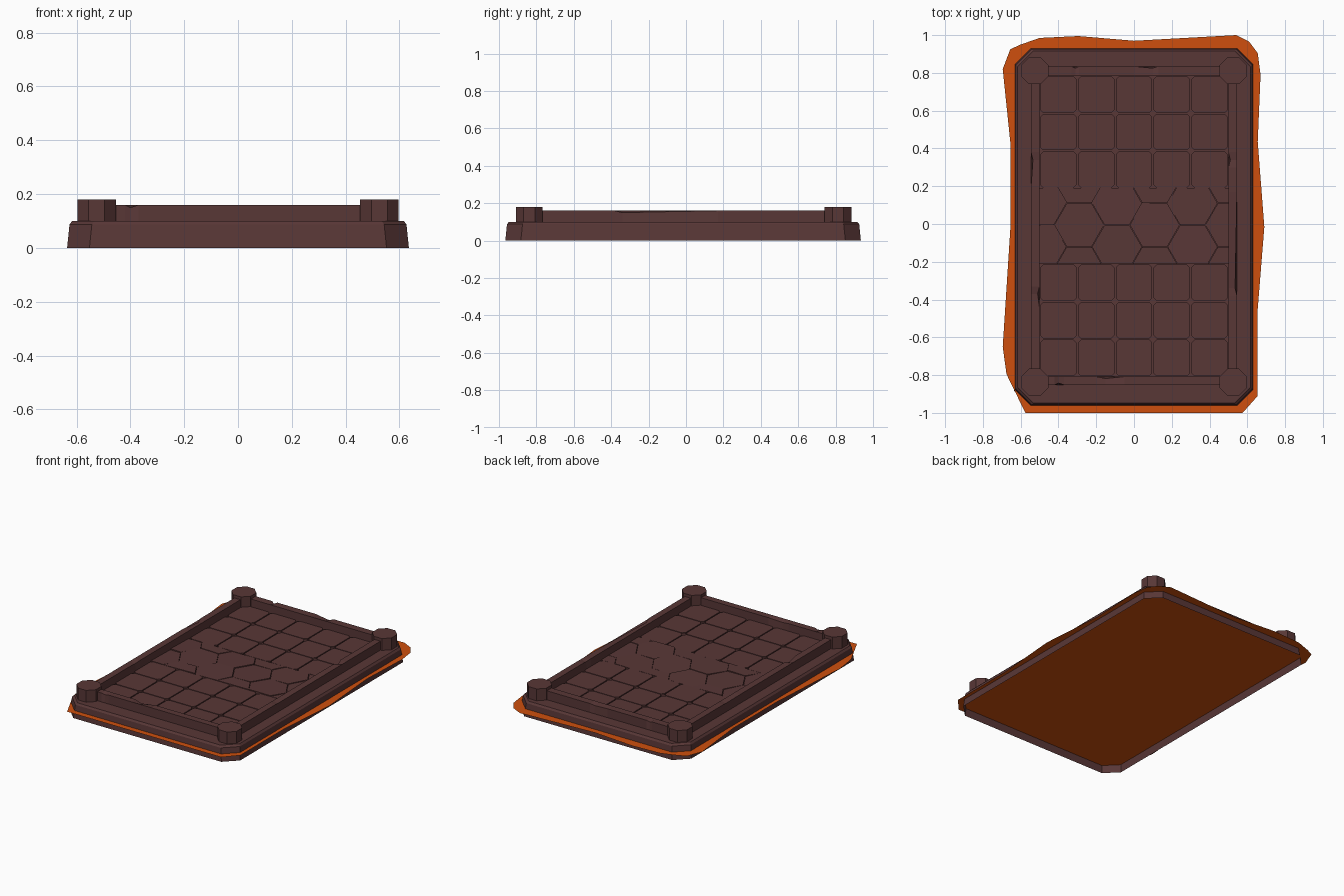
import bpy, bmesh, math, random
from mathutils import Vector

if "Cube" in bpy.data.objects:
    bpy.data.objects.remove(bpy.data.objects["Cube"])

random.seed(4)


def material(name, rgb):
    m = bpy.data.materials.new(name)
    m.diffuse_color = (*rgb, 1)
    m.use_nodes = True
    m.node_tree.nodes["Principled BSDF"].inputs["Base Color"].default_value = m.diffuse_color
    return m


BROWN = material("dark_brown_stone", (0.098, 0.038, 0.037))
ORANGE = material("glowing_orange", (0.62, 0.078, 0.004))


def finish(bm, name, mat):
    bmesh.ops.recalc_face_normals(bm, faces=bm.faces[:])
    me = bpy.data.meshes.new(name)
    bm.to_mesh(me)
    bm.free()
    me.materials.append(mat)
    ob = bpy.data.objects.new(name, me)
    bpy.context.collection.objects.link(ob)
    return ob


def chamfered(x0, x1, y0, y1, c):
    return [(x0 + c, y0), (x1 - c, y0), (x1, y0 + c), (x1, y1 - c),
            (x1 - c, y1), (x0 + c, y1), (x0, y1 - c), (x0, y0 + c)]


def ngon(cx, cy, r, n, turn=0.0):
    return [(cx + r * math.cos(turn + math.tau * i / n),
             cy + r * math.sin(turn + math.tau * i / n)) for i in range(n)]


def loft(bm, layers):
    """Stack outlines (points, z); cap the top only."""
    rings = [[bm.verts.new((x, y, z)) for x, y in pts] for pts, z in layers]
    for a, b in zip(rings, rings[1:]):
        for i in range(len(a)):
            j = (i + 1) % len(a)
            bm.faces.new((a[i], a[j], b[j], b[i]))
    bm.faces.new(rings[-1])


# base slab: tapered shell, open underneath
bm = bmesh.new()
layers = []
for inset, z in ((0, 0), (0.009, 0.088), (0.019, 0.1)):
    layers.append((chamfered(-0.635 + inset, 0.635 - inset,
                             -0.966 + inset, 0.935 - inset, 0.083), z))
loft(bm, layers)
finish(bm, "base_slab", BROWN)

# thin molten sheet through the middle of the base
SHEET = [(-.655, .925), (-.60, .95), (-.50, .985), (-.295, .995), (0, .97),
         (.54, 1), (.61, .965), (.655, .905), (.67, .79), (.655, .435),
         (.69, -.015), (.655, -.45), (.655, -.91), (.575, -1), (-.575, -1),
         (-.675, -.795), (-.695, -.65), (-.655, -.03), (-.655, .435), (-.695, .82)]
bm = bmesh.new()
bm.faces.new([bm.verts.new((x, y, 0.05)) for x, y in SHEET])
bmesh.ops.triangulate(bm, faces=bm.faces[:])
sheet = finish(bm, "molten_sheet", ORANGE)
for p in sheet.data.polygons:
    if p.normal.z < 0:
        p.flip()


# raised rim: four bars with chipped top edges
def rim_bar(name, x0, x1, y0, y1, chips):
    """chips: (start, deepest, end, side) along the long axis."""
    axis = 0 if x1 - x0 > y1 - y0 else 1
    across = 1 - axis
    mid = ((x0 + x1) / 2, (y0 + y1) / 2)
    bm = bmesh.new()
    bmesh.ops.create_cube(bm, size=1)
    for v in bm.verts:
        v.co = Vector((mid[0] + v.co.x * (x1 - x0),
                       mid[1] + v.co.y * (y1 - y0), 0.13 + v.co.z * 0.06))
    no = Vector((1, 0, 0)) if axis == 0 else Vector((0, 1, 0))
    for start, deep, end, side in chips:
        for p in (start, deep, end):
            bmesh.ops.bisect_plane(bm, geom=bm.verts[:] + bm.edges[:] + bm.faces[:],
                                   plane_co=no * p, plane_no=no)
        for v in bm.verts:
            if (abs(v.co[axis] - deep) < 1e-4 and v.co.z > 0.15
                    and (v.co[across] - mid[across]) * side > 0):
                v.co[across] -= side * 0.01
                v.co.z -= 0.01
    finish(bm, name, BROWN)


rim_bar("rim_left", -0.545, -0.5, -0.852, 0.835,
        [(0.2, 0.34, 0.38, -1), (-0.45, -0.37, -0.33, 1)])
rim_bar("rim_right", 0.5, 0.545, -0.852, 0.835,
        [(-0.38, -0.34, 0.17, 1), (0.3, 0.34, 0.38, -1)])
rim_bar("rim_back", -0.545, 0.545, 0.785, 0.835,
        [(0.0, 0.1, 0.13, 1), (-0.33, -0.31, -0.29, 1)])
rim_bar("rim_front", -0.545, 0.545, -0.852, -0.808,
        [(-0.2, -0.15, -0.05, 1), (-0.42, -0.4, -0.37, -1)])

# corner posts
for side, label in ((-1, "left"), (1, "right")):
    for y, end in ((-0.838, "front"), (0.812, "back")):
        bm = bmesh.new()
        pts = ngon(side * 0.525, y, 0.078, 8, math.pi / 8)
        loft(bm, [(pts, 0.1), (pts, 0.18)])
        finish(bm, f"post_{end}_{label}", BROWN)

# square floor tiles with clipped corners, three rows at each end
bm = bmesh.new()
for row_y in (0.685, 0.487, 0.288, -0.311, -0.51, -0.709):
    for col in range(-2, 3):
        cx, h = col * 0.2, 0.0965
        pts = chamfered(cx - h, cx + h, row_y - h, row_y + h, 0.016)
        loft(bm, [(pts, 0.1), (pts, 0.11)])
finish(bm, "square_floor_tiles", BROWN)


# uneven hexagonal tiles across the middle band
def hex_tile(cx, cy):
    bm = bmesh.new()
    bm.faces.new([bm.verts.new((x, y, 0.1)) for x, y in ngon(cx, cy, 0.132, 6)])
    for co, no in (((0.5, 0, 0), (1, 0, 0)), ((-0.5, 0, 0), (-1, 0, 0)),
                   ((0, 0.19, 0), (0, 1, 0)), ((0, -0.212, 0), (0, -1, 0))):
        bmesh.ops.bisect_plane(bm, geom=bm.verts[:] + bm.edges[:] + bm.faces[:],
                               plane_co=co, plane_no=no, clear_outer=True)
    if not bm.faces:
        bm.free()
        return
    outline = [(v.co.x, v.co.y) for v in bm.faces[:][0].verts]
    bm.clear()
    loft(bm, [(outline, 0.1), (outline, 0.11)])
    a, b = random.uniform(-0.03, 0.03), random.uniform(-0.03, 0.03)
    lift = random.uniform(-0.001, 0.003)
    for v in bm.verts:
        if v.co.z > 0.105:
            v.co.z += lift + a * (v.co.x - cx) + b * (v.co.y - cy)
    finish(bm, "hex_floor_tile", BROWN)


for i in range(6):
    for j in (-1, 0, 1):
        hex_tile(-0.49 + i * 0.2, -0.005 + j * 0.231 + (0 if i % 2 else 0.115))
